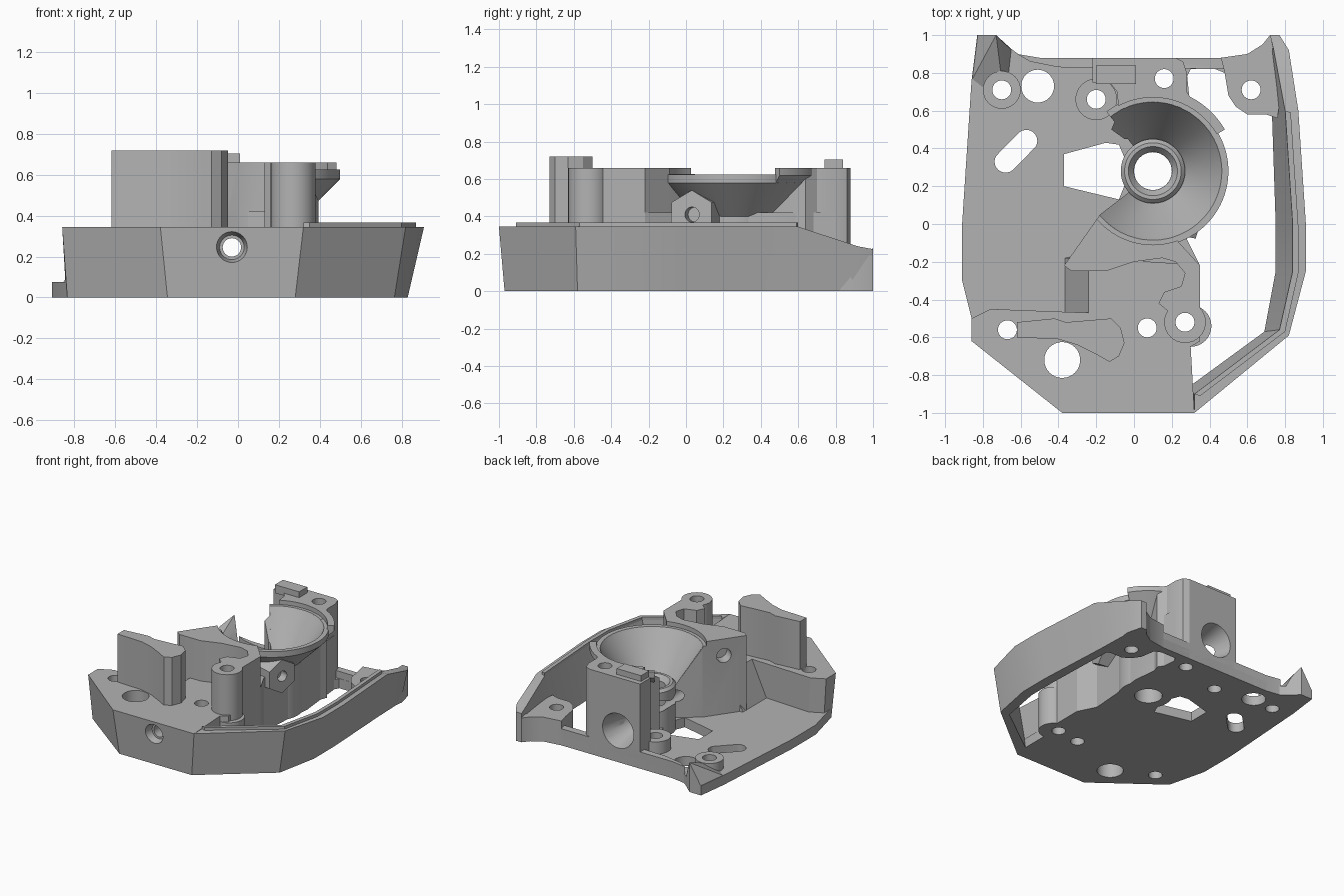
import bpy, bmesh, math
from mathutils import Vector, Matrix

if "Cube" in bpy.data.objects:
    bpy.data.objects.remove(bpy.data.objects["Cube"])

grey = bpy.data.materials.new("mid_grey")
grey.diffuse_color = (0.45, 0.45, 0.45, 1)
grey.use_nodes = True
grey.node_tree.nodes["Principled BSDF"].inputs["Base Color"].default_value = grey.diffuse_color


def finish(name, bm):
    bmesh.ops.recalc_face_normals(bm, faces=bm.faces)
    me = bpy.data.meshes.new(name)
    bm.to_mesh(me)
    bm.free()
    me.materials.append(grey)
    ob = bpy.data.objects.new(name, me)
    bpy.context.collection.objects.link(ob)
    return ob


def strip(name, sections, closed=False):
    """Skin a row of equal-sized closed sections; cap the ends unless closed."""
    bm = bmesh.new()
    rows = [[bm.verts.new(p) for p in s] for s in sections]
    n = len(rows[0])
    pairs = list(zip(rows, rows[1:])) + ([(rows[-1], rows[0])] if closed else [])
    for a, b in pairs:
        for i in range(n):
            j = (i + 1) % n
            bm.faces.new((a[i], a[j], b[j], b[i]))
    if not closed:
        bm.faces.new(rows[0])
        bm.faces.new(rows[-1][::-1])
    return finish(name, bm)


def loft(name, low, high, z0, z1):
    return strip(name, [[(x, y, z0) for x, y in low], [(x, y, z1) for x, y in high]])


def prism(name, pts, z0, z1):
    return loft(name, pts, pts, z0, z1)


def circle(x, y, r, n=32):
    return [(x + r * math.cos(2 * math.pi * i / n), y + r * math.sin(2 * math.pi * i / n)) for i in range(n)]


def lathe(name, profile, a0=0, a1=360, n=64):
    """Revolve a closed (radius, z) profile about the bowl axis."""
    full = a1 - a0 >= 360
    secs = []
    for i in range(n if full else n + 1):
        a = math.radians(a0 + (a1 - a0) * i / n)
        secs.append([(0.1 + r * math.cos(a), 0.28 + r * math.sin(a), z) for r, z in profile])
    return strip(name, secs, full)


def rod(name, p, q, r0, r1, n=32):
    """Tapered cylinder from p to q."""
    p, q = Vector(p), Vector(q)
    bm = bmesh.new()
    m = Matrix.Translation((p + q) / 2) @ (q - p).to_track_quat('Z', 'Y').to_matrix().to_4x4()
    bmesh.ops.create_cone(bm, cap_ends=True, segments=n, radius1=r0, radius2=r1,
                          depth=(q - p).length, matrix=m)
    return finish(name, bm)


def hull(name, pts):
    bm = bmesh.new()
    for p in pts:
        bm.verts.new(p)
    bmesh.ops.convex_hull(bm, input=bm.verts)
    return finish(name, bm)


# floor plate with the side window on its right edge
floor = prism("floor_plate", [
    (-.83, 1), (-.73, 1), (-.68, .95), (-.6, .89), (-.5, .88), (.5, .88), (.6, .9), (.68, .95), (.72, 1),
    (.77, 1), (.79, .9), (.78, .6), (.7, .58), (.6, .58), (.54, .62), (.5, .68), (.48, .8), (.43, .82),
    (.3, .82), (.27, .76), (.3, .6), (.32, .4), (.3, .2), (.27, -.08), (.35, -.22), (.35, -.62), (.3, -.65),
    (.3, -.85), (.28, -.97), (-.345, -.97), (-.835, -.6), (-.91, -.3), (-.91, 0), (-.86, .76)], 0, .075)

# solid front deck, leaning outward
deck_back = [(.3, -.65), (.35, -.62), (.35, -.22), (.1, -.1)]
front = loft("front_deck",
             [(-.345, -.97), (.28, -.97)] + deck_back + [(-.4, -.18), (-.4, -.47), (-.74, -.45), (-.84, -.5), (-.835, -.6)],
             [(-.38, -1), (.32, -1)] + deck_back + [(-.24, -.18), (-.24, -.47), (-.76, -.45), (-.86, -.5), (-.86, -.62)],
             0, .345)

# slanted right wall: outer low, outer high, inner high, inner low along the path
path = [((.28, -.97), (.32, -1), (.32, -.9), (.28, -.87), .345),
        ((.765, -.58), (.82, -.59), (.77, -.56), (.69, -.57), .345),
        ((.83, -.25), (.91, -.25), (.84, -.25), (.75, -.25), .345),
        ((.83, 0), (.91, 0), (.84, 0), (.75, 0), .345),
        ((.8, .58), (.87, .6), (.8, .6), (.73, .6), .345),
        ((.79, .88), (.82, .92), (.74, .92), (.7, .9), .24),
        ((.77, 1), (.77, 1), (.72, 1), (.719, 1), .225)]
right = strip("right_wall", [[(*a, 0), (*b, h), (*c, h), (*d, 0)] for a, b, c, d, h in path])
lip = strip("wall_lip", [[(x, y, .33), (x + .03, y - .01, .33), (x + .03, y - .01, .367), (x, y, .367)]
                         for _, _, (x, y), _, _ in path[:5]])

# rear corners, rear edge and fastening pads
pad = prism("rear_right_pad", [(.46, .88), (.6, .9), (.68, .95), (.72, 1), (.77, 1), (.8, .88), (.76, .56),
                               (.7, .58), (.6, .58), (.54, .62), (.5, .68), (.48, .8)], 0, .19)
post = hull("rear_left_corner", [(-.83, 1, 0), (-.86, .76, 0), (-.62, .9, 0), (-.68, .6, .06), (-.73, 1, 0),
                                 (-.83, 1, .07), (-.86, .76, .07), (-.73, 1, .23), (-.74, .8, .13), (-.68, .95, .15)])
edge = prism("rear_edge", [(-.62, .9), (-.5, .88), (.5, .88), (.5, .82), (-.4, .83), (-.55, .86)], 0, .13)
parts = [floor, front, right, lip, pad, post, edge]
for name, x, y, r, z in [("left_rear_pad", -.7, .71, .1, .15), ("centre_rear_pad", -.2, .66, .11, .17),
                         ("front_post", .27, -.52, .11, .66), ("front_post_foot", .3, -.54, .11, .3)]:
    parts.append(prism(name, circle(x, y, r), 0, z))

# bowl, open on its left side, with its hub and raised rim guard
parts += [
    lathe("bowl", [(.1, 0), (.22, 0), (.22, .4), (.28, .46), (.4, .58), (.4, .625), (.365, .625), (.35, .6),
                   (.17, .33), (.1, .33)], -139, 128),
    lathe("bowl_hub", [(.1, 0), (.17, 0), (.17, .35), (.15, .37), (.13, .37), (.1, .33)]),
    lathe("rim_guard", [(.39, .57), (.44, .62), (.44, .66), (.39, .66)], 30, 100, 24)]

# tall blocks around the bowl
body = prism("main_body", [
    (-.37, -.22), (-.33, -.25), (-.15, -.25), (0, -.2), (.15, -.18), (.22, -.2), (.27, -.26), (.25, -.33),
    (.16, -.36), (.13, -.42), (.19, -.47), (.25, -.5), (.35, -.5), (.35, -.22), (.24, -.1), (.1, .05),
    (-.05, .15), (-.18, .05)], 0, .66)
rear = prism("rear_block", [
    (-.22, .88), (.22, .88), (.26, .86), (.28, .8), (.28, .7), (.32, .64), (.25, .45), (-.05, .45), (-.12, .5),
    (-.08, .6), (-.09, .7), (-.13, .75), (-.22, .75)], 0, .66)
column = prism("bowl_support", [(.35, -.22), (.28, -.08), (.3, .2), (.32, .4), (.3, .6), (.28, .8), (.05, .8),
                                (.05, -.2)], 0, .42)
hexboss = rod("side_boss", (.2, .08, .41), (.36, .03, .41), .15, .13, 6)
clip = prism("front_clip", [
    (-.62, -.6), (-.62, -.52), (-.42, -.5), (-.36, -.52), (-.12, -.5), (-.07, -.55), (-.05, -.63), (-.08, -.7),
    (-.13, -.73), (-.2, -.69), (-.3, -.64), (-.4, -.61)], .3, .72)
tab = prism("rear_tab", [(-.2, .74), (.01, .74), (.01, .84), (-.2, .84)], .64, .705)
parts += [body, rear, column, hexboss, clip, tab]

# cutters: vertical holes, slot, lengthwise bore, bowl cavity, floor opening
holes = [prism("cut", circle(x, y, r), -.1, .9) for x, y, r in [
    (-.7, .71, .05), (-.51, .73, .087), (-.2, .66, .05), (.16, .77, .05), (.62, .71, .05), (-.67, -.56, .05),
    (-.38, -.72, .095), (.07, -.55, .05), (.27, -.52, .05), (.1, .28, .1)]]
c = circle(0, 0, .058)
slot = [(x + s * .055 - .625, y + s * .055 + .385) for x, y in c for s in [1 if x + y > 0 else -1]]
holes += [prism("cut", slot, -.1, .3),
          rod("cut", (-.03, -1.1, .245), (-.03, 1.1, .245), .045, .045),
          rod("cut", (-.03, -1.01, .245), (-.03, -.93, .245), .08, .06),
          rod("cut", (-.03, .9, .245), (-.03, .6, .245), .14, .06),
          rod("cut", (.42, .015, .41), (.3, .05, .41), .04, .04),
          rod("cut", (-.33, -.04, .53), (-.2, -.13, .53), .055, .055)]
cavity = lathe("cut", [(0.001, .331), (.172, .331), (.352, .6), (.366, .626), (.39, .626), (.39, .9), (0.001, .9)])
opening = prism("cut", [(-.37, .2), (-.37, .37), (-.15, .43), (-.08, .42), (-.02, .28), (-.08, .13)], -.1, .3)
cuts = {p: list(holes) for p in parts}
for p in (body, rear, column, hexboss):
    cuts[p].append(cavity)
cuts[floor].append(opening)


def bounds(ob):
    return [(min(v.co[i] for v in ob.data.vertices), max(v.co[i] for v in ob.data.vertices)) for i in range(3)]


# apply every cut that touches a part, then shade
for p in parts:
    pb = bounds(p)
    for k in cuts[p]:
        if all(a[0] < b[1] and b[0] < a[1] for a, b in zip(pb, bounds(k))):
            m = p.modifiers.new("cut", 'BOOLEAN')
            m.operation, m.solver, m.object = 'DIFFERENCE', 'EXACT', k
    bpy.context.view_layer.update()
    p.data = bpy.data.meshes.new_from_object(p.evaluated_get(bpy.context.evaluated_depsgraph_get()))
    p.modifiers.clear()
for k in holes + [cavity, opening]:
    bpy.data.objects.remove(k)
for p in parts:
    bpy.ops.object.select_all(action='DESELECT')
    p.select_set(True)
    bpy.context.view_layer.objects.active = p
    bpy.ops.object.shade_smooth_by_angle(angle=math.radians(25))
